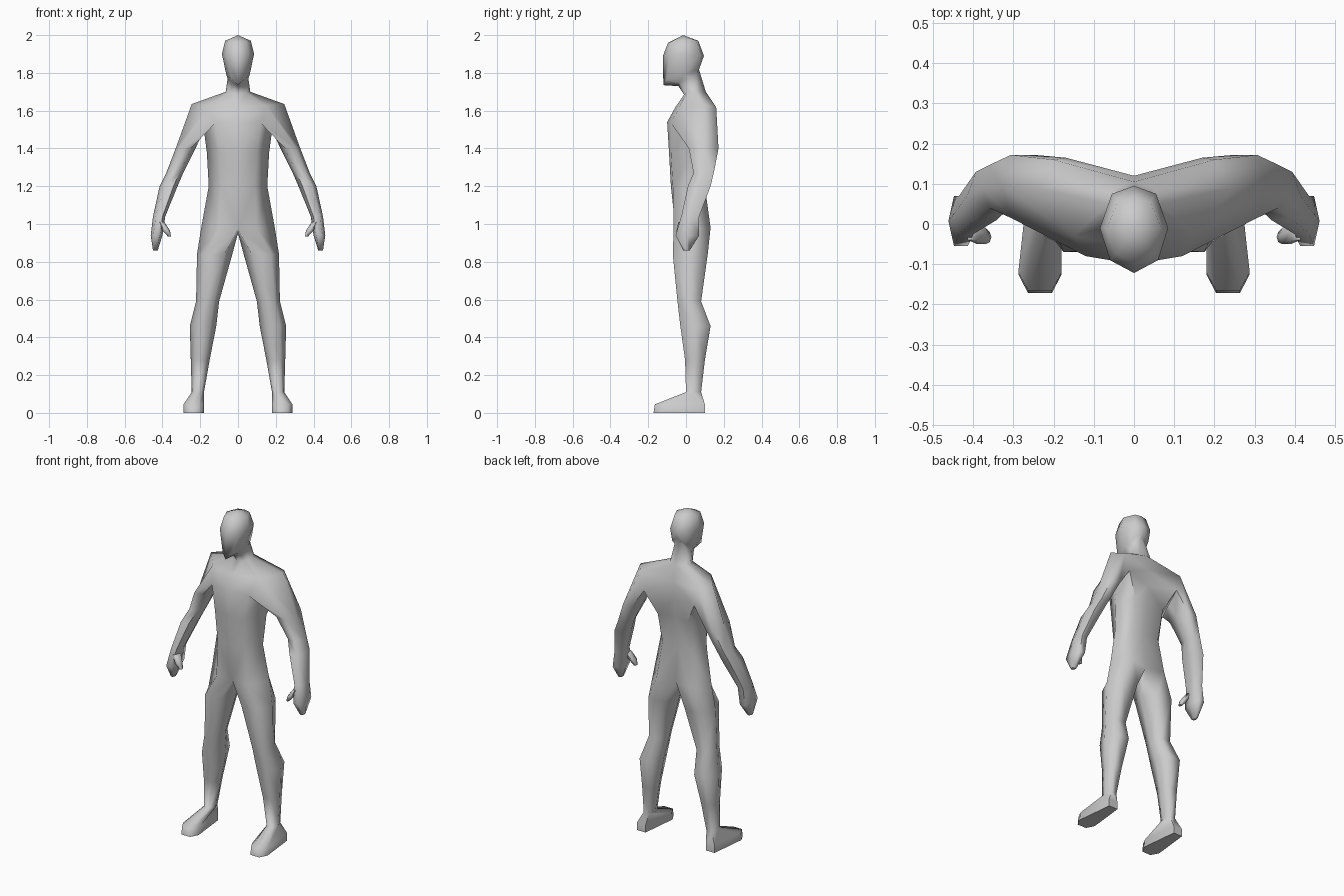
import bpy
import bmesh
import math

cube = bpy.data.objects.get("Cube")
if cube:
    bpy.data.objects.remove(cube, do_unlink=True)

skin = bpy.data.materials.new("plain grey")
skin.use_nodes = True
skin.diffuse_color = (0.6, 0.6, 0.6, 1)
skin.node_tree.nodes["Principled BSDF"].inputs["Base Color"].default_value = (0.6, 0.6, 0.6, 1)


def half_row(bm, front_z, side_z, back_z, front_y, front_corner, side, back_corner, back_y):
    """Five points from the front centre line round the left side to the back."""
    heights = (front_z, (front_z + side_z) / 2, side_z, (side_z + back_z) / 2, back_z)
    outline = ((0, front_y), front_corner, side, back_corner, (0, back_y))
    return [bm.verts.new((x, y, z)) for (x, y), z in zip(outline, heights)]


def hex_ring(bm, z, x_min, x_max, y_min, y_max, y_mid=None):
    """Six points filling a box: inner front, outer front, outer, outer back, inner back, inner."""
    cx, half = (x_min + x_max) / 2, (x_max - x_min) / 2
    if y_mid is None:
        y_mid = (y_min + y_max) / 2
    inset = half * 0.55
    outline = ((cx - inset, y_min), (cx + inset, y_min), (x_max, y_mid),
               (cx + inset, y_max), (cx - inset, y_max), (x_min, y_mid))
    return [bm.verts.new((x, y, z)) for x, y in outline]


def bridge(bm, lower, upper, closed=True, skip=()):
    count = len(lower)
    for i in range(count if closed else count - 1):
        if i not in skip:
            j = (i + 1) % count
            bm.faces.new((lower[i], lower[j], upper[j], upper[i]))


def limb(bm, rows, start=None):
    """Loft through the rows, from an existing loop or a capped first ring, to a capped end."""
    ring = start
    for row in rows:
        following = hex_ring(bm, *row)
        if ring:
            bridge(bm, ring, following)
        else:
            bm.faces.new(following)
        ring = following
    bm.faces.new(ring)


def finish(bm, name):
    """Mirror the left half, weld the centre line and make the object."""
    copy = bmesh.ops.duplicate(bm, geom=bm.verts[:] + bm.edges[:] + bm.faces[:])
    for item in copy["geom"]:
        if isinstance(item, bmesh.types.BMVert):
            item.co.x = -item.co.x
    bmesh.ops.remove_doubles(bm, verts=bm.verts[:], dist=0.0005)
    bmesh.ops.recalc_face_normals(bm, faces=bm.faces[:])
    mesh = bpy.data.meshes.new(name)
    bm.to_mesh(mesh)
    bm.free()
    mesh.materials.append(skin)
    obj = bpy.data.objects.new(name, mesh)
    bpy.context.collection.objects.link(obj)
    bpy.ops.object.select_all(action="DESELECT")
    obj.select_set(True)
    bpy.context.view_layer.objects.active = obj
    bpy.ops.object.shade_smooth_by_angle(angle=math.radians(75))


# Torso, neck and head as one column of half rows
body = bmesh.new()
hips = half_row(body, .97, .98, .98, -.055, (.1, -.065), (.195, .03), (.11, .13), .1)
waist = half_row(body, 1.2, 1.2, 1.2, -.08, (.09, -.07), (.155, .02), (.09, .1), .08)
ribs = half_row(body, 1.38, 1.38, 1.38, -.09, (.1, -.08), (.165, .04), (.1, .13), .1)
chest = half_row(body, 1.54, 1.53, 1.5, -.1, (.12, -.08), (.185, .04), (.17, .165), .12)
shoulders = half_row(body, 1.62, 1.635, 1.6, -.055, (.15, -.03), (.245, .09), (.2, .16), .12)
neck_base = half_row(body, 1.685, 1.7, 1.7, -.01, (.045, 0), (.065, .05), (.045, .09), .105)
neck_top = half_row(body, 1.73, 1.77, 1.83, -.04, (.03, -.035), (.055, .02), (.035, .06), .065)
jaw = half_row(body, 1.735, 1.79, 1.85, -.12, (.03, -.105), (.062, -.01), (.045, .07), .08)
brow = half_row(body, 1.89, 1.9, 1.89, -.122, (.06, -.09), (.085, -.01), (.055, .075), .095)
scalp = half_row(body, 1.96, 1.97, 1.97, -.095, (.045, -.075), (.068, -.01), (.04, .055), .065)
column = [hips, waist, ribs, chest, shoulders, neck_base, neck_top, jaw, brow, scalp]
for lower, upper in zip(column, column[1:]):
    # Leave the arm hole open between chest and shoulders
    bridge(body, lower, upper, closed=False, skip=(1, 2) if lower is chest else ())
crown = body.verts.new((0, -.015, 2))
for a, b in zip(scalp, scalp[1:]):
    body.faces.new((a, b, crown))

# Leg and foot, growing from the hip row and the crotch
crotch = body.verts.new((0, .03, .95))
limb(body, [
    (.84, .03, .217, -.07, .115),
    (.59, .1, .222, -.045, .08),
    (.46, .115, .255, -.03, .13),
    (.28, .15, .25, -.005, .1),
    (.11, .18, .245, .0, .08),
    (.045, .18, .288, -.165, .1, -.12),
    (0, .18, .288, -.172, .1, -.125),
], start=hips + [crotch])

# Arm and hand, growing from the arm hole
arm_hole = [chest[1], shoulders[1], shoulders[2], shoulders[3], chest[3], chest[2]]
limb(body, [
    (1.4, .225, .33, .015, .172),
    (1.27, .29, .38, .04, .147),
    (1.2, .32, .415, .01, .13),
    (1.04, .385, .45, -.025, .07),
    (.94, .4, .462, -.055, .07),
    (.86, .425, .45, -.015, .02),
], start=arm_hole)
finish(body, "body")

# Thumbs
thumbs = bmesh.new()
limb(thumbs, [
    (1.01, .39, .42, -.04, .01),
    (.965, .36, .4, -.05, -.01),
    (.935, .355, .372, -.045, -.02),
])
finish(thumbs, "thumbs")
